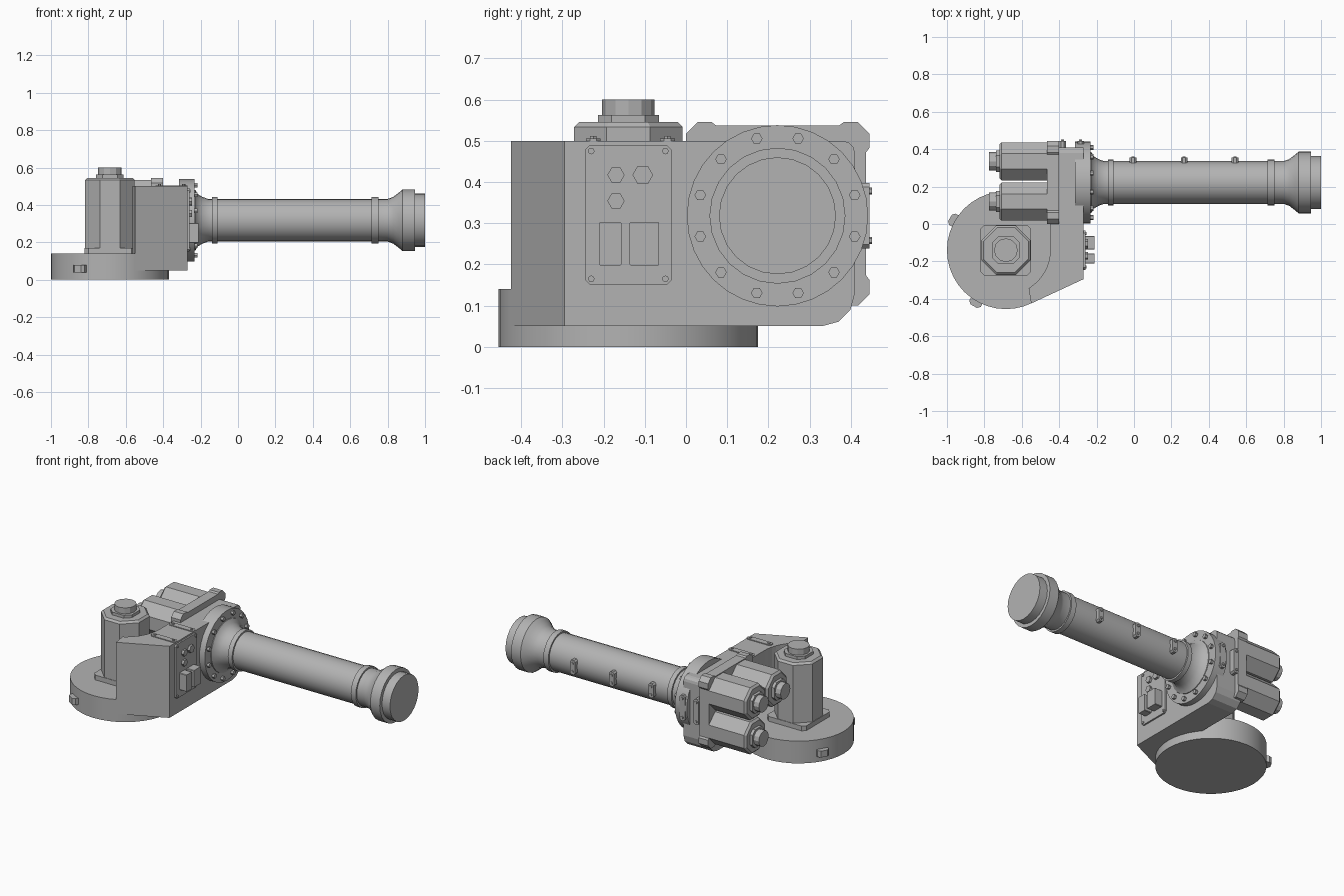
import bpy, bmesh, math
from mathutils import Matrix, Vector

if "Cube" in bpy.data.objects:
    bpy.data.objects.remove(bpy.data.objects["Cube"])

grey = bpy.data.materials.new("machine_grey")
grey.use_nodes = True
COLOR = (0.45, 0.45, 0.45, 1)
grey.diffuse_color = COLOR
grey.node_tree.nodes["Principled BSDF"].inputs["Base Color"].default_value = COLOR

# Local frames (columns are the world directions of local x, y, z)
AXES = {
    "+x": ((0, 1, 0), (0, 0, 1), (1, 0, 0)),
    "-x": ((0, 1, 0), (0, 0, -1), (-1, 0, 0)),
    "+y": ((0, 0, 1), (1, 0, 0), (0, 1, 0)),
    "+z": ((1, 0, 0), (0, 1, 0), (0, 0, 1)),
}


def frame(axis, origin):
    return Matrix.Translation(origin) @ Matrix(AXES[axis]).transposed().to_4x4()


def finish(name, bm, matrix, smooth=False):
    bm.transform(matrix)
    bmesh.ops.recalc_face_normals(bm, faces=bm.faces[:])
    mesh = bpy.data.meshes.new(name)
    bm.to_mesh(mesh)
    bm.free()
    mesh.materials.append(grey)
    ob = bpy.data.objects.new(name, mesh)
    bpy.context.collection.objects.link(ob)
    if smooth:
        bpy.ops.object.select_all(action="DESELECT")
        ob.select_set(True)
        bpy.context.view_layer.objects.active = ob
        bpy.ops.object.shade_smooth_by_angle(angle=math.radians(35))
    return ob


def extrude(points, low, high):
    bm = bmesh.new()
    face = bm.faces.new([bm.verts.new((x, y, low)) for x, y in points])
    top = bmesh.ops.extrude_face_region(bm, geom=[face])["geom"]
    for v in top:
        if isinstance(v, bmesh.types.BMVert):
            v.co.z = high
    return bm


def prism(name, points, low, high, matrix, smooth=False):
    return finish(name, extrude(points, low, high), matrix, smooth)


def ring(r, n, turn=0.0):
    return [(r * math.cos(turn + math.tau * i / n), r * math.sin(turn + math.tau * i / n)) for i in range(n)]


def cut_square(w, h, c):
    return [(w - c, h), (w, h - c), (w, c - h), (w - c, -h),
            (c - w, -h), (-w, c - h), (-w, h - c), (c - w, h)]


def lathe(name, profile, n, matrix):
    bm = bmesh.new()
    verts = [bm.verts.new((r, 0, z)) for z, r in profile]
    for a, b in zip(verts, verts[1:]):
        bm.edges.new((a, b))
    bmesh.ops.spin(bm, geom=bm.verts[:] + bm.edges[:], cent=(0, 0, 0), axis=(0, 0, 1),
                   angle=math.tau, steps=n, use_duplicate=False)
    bmesh.ops.remove_doubles(bm, verts=bm.verts[:], dist=0.0001)
    return finish(name, bm, matrix, True)


def strap(name, axis, origin, half, depth, along_x=False):
    """Rounded bracket with a bolt at each end."""
    m = frame(axis, origin)
    w, h = (half, 0.018) if along_x else (0.018, half)
    if axis == "+y":
        w, h = h, w
    prism(name, cut_square(w, h, 0.01), 0, depth, m)
    for s in (-1, 1):
        off = Vector((s * (w - 0.02), 0, 0)) if w > h else Vector((0, s * (h - 0.02), 0))
        prism(name + "_bolt", ring(0.009, 6), depth, depth + 0.006, m @ Matrix.Translation(off))


def motor(name, axis, origin, half, length, cap):
    """Eight-sided motor with stepped end cap."""
    m = frame(axis, origin)
    body = extrude(cut_square(half, half, half * 0.6), 0, length)
    rim = [e for e in body.edges if all(v.co.z > length - 0.001 for v in e.verts)]
    bmesh.ops.bevel(body, geom=rim, offset=0.012, segments=1, affect="EDGES")
    finish(name + "_body", body, m)
    c = half * 0.56
    prism(name + "_end_flange", cut_square(c, c, c * 0.45), length, length + 0.018, m)
    prism(name + "_end_cap", ring(half * 0.48, 12), length + 0.018, length + cap, m)


# Round base with two lugs
CX, CY = -0.685, -0.14
base = frame("+z", (CX, CY, 0))
prism("base_disc", ring(0.315, 40), 0, 0.14, base, True)
for deg in (150, 240):
    prism("base_lug", cut_square(0.04, 0.035, 0.015), 0.04, 0.08,
          base @ Matrix.Rotation(math.radians(deg), 4, "Z") @ Matrix.Translation((0.305, 0, 0)))

# Upright motor on its square foot
prism("upright_motor_foot", cut_square(0.135, 0.135, 0.02), 0.14, 0.17, base)
motor("upright_motor", "+z", (CX, CY, 0.17), 0.132, 0.375, 0.055)

# Main housing, hollowed round the upright motor
outline = [(-0.27, -0.295), (-0.55, -0.425)]
for i in range(9):
    a = math.radians(-59 + 59 * i / 8)
    outline.append((CX + 0.237 * math.cos(a), CY + 0.237 * math.sin(a)))
outline += [(-0.45, 0.41), (-0.27, 0.41)]
housing = extrude(outline, 0.05, 0.5)
for z, width in ((0.05, 0.08), (0.5, 0.03)):
    edge = [e for e in housing.edges if all(v.co.y > 0.4 and abs(v.co.z - z) < 0.001 for v in e.verts)]
    bmesh.ops.bevel(housing, geom=edge, offset=width, segments=3, profile=0.5, affect="EDGES")
finish("main_housing", housing, Matrix())

# Motor mounting plate with raised corners
corner = [(0.15, 0.215), (0.16, 0.2225), (0.195, 0.2225),
          (0.2225, 0.195), (0.2225, 0.16), (0.215, 0.15)]
plate = []
for k in range(4):
    plate += [(Matrix.Rotation(-k * math.pi / 2, 2) @ Vector(p))[:] for p in corner]
prism("motor_plate", plate, 0, 0.065, frame("+x", (-0.465, 0.2225, 0.3225)))

# Three motors on the plate
for y, z in ((0.335, 0.43), (0.12, 0.43), (0.335, 0.215)):
    motor("side_motor", "-x", (-0.465, y, z), 0.102, 0.255, 0.055)

# Bolted flange
BY, BZ = 0.222, 0.318
axle = frame("+x", (0, BY, BZ))
prism("flange", ring(0.22, 32), -0.315, -0.232, axle, True)
for x, y in ring(0.194, 12, math.radians(15)):
    prism("flange_bolt", ring(0.014, 6), -0.232, -0.216, axle @ Matrix.Translation((x, y, 0)))

# Long tube with collars and flared end
R = 0.114
lathe("long_tube", [
    (-0.24, 0), (-0.24, 0.165), (-0.228, 0.162), (-0.215, 0.14), (-0.19, 0.125), (-0.16, R),
    (-0.14, R), (-0.14, 0.124), (-0.11, 0.124), (-0.11, R),
    (0.715, R), (0.715, 0.124), (0.75, 0.124), (0.75, R),
    (0.8, R), (0.83, 0.125), (0.86, 0.148), (0.88, 0.165),
    (0.945, 0.165), (0.945, 0.142), (1.0, 0.142), (1.0, 0)], 24, axle)

# Brackets along the tube, housing back and housing top
for x in (-0.005, 0.268, 0.54):
    strap("tube_bracket", "+y", (x, BY + 0.1, BZ), 0.045, 0.034)
for x in (-0.382, -0.285):
    strap("housing_bracket", "+y", (x, 0.4, BZ), 0.08, 0.045)
for y in (-0.045, -0.225):
    strap("top_bracket", "+z", (-0.355, y, 0.495), 0.085, 0.01, True)

# Control panel on the housing side
panel = frame("+x", (-0.27, -0.14, 0.32))
prism("control_panel", cut_square(0.105, 0.17, 0.012), -0.005, 0.01, panel)
for sy in (-1, 1):
    for sz in (-1, 1):
        prism("panel_screw", ring(0.008, 8), 0.01, 0.015,
              panel @ Matrix.Translation((sy * 0.09, sz * 0.155, 0)))
for y, z, r in ((-0.03, 0.097, 0.021), (0.035, 0.097, 0.025), (-0.03, 0.034, 0.021)):
    prism("panel_button", ring(r, 6), 0.01, 0.025, panel @ Matrix.Translation((y, z, 0)))
for y, w in ((-0.044, 0.027), (0.039, 0.036)):
    prism("panel_box", cut_square(w, 0.053, 0.003), 0, 0.06, panel @ Matrix.Translation((y, -0.07, 0)))
